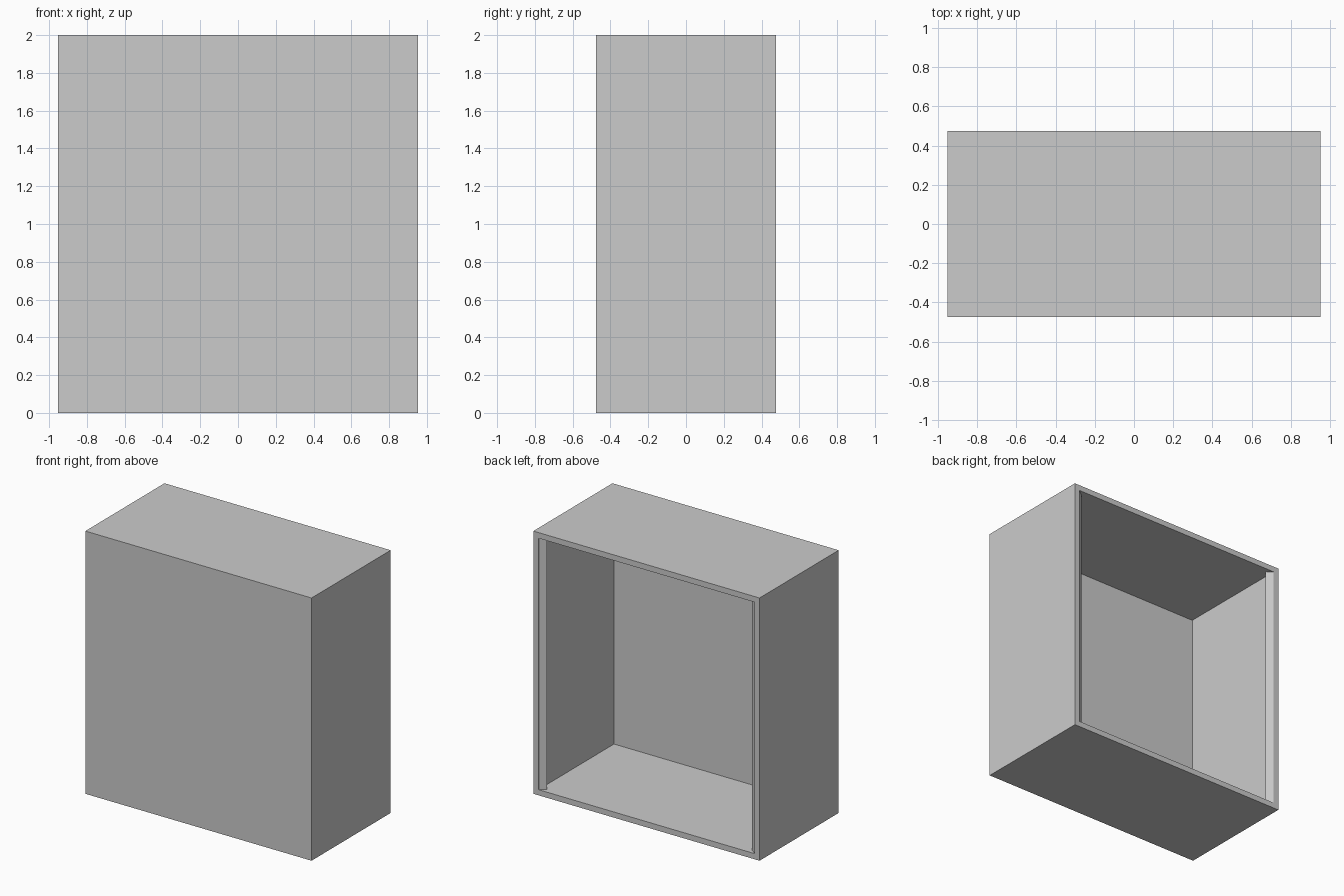
import bpy, bmesh

if "Cube" in bpy.data.objects:
    bpy.data.objects.remove(bpy.data.objects["Cube"])

W, D, H, T = 1.905, 0.952, 2.0, 0.043   # outer size and panel thickness
hx, hy = W / 2, D / 2

grey = bpy.data.materials.new("plain grey")
grey.diffuse_color = (0.6, 0.6, 0.6, 1)
grey.use_nodes = True
grey.node_tree.nodes["Principled BSDF"].inputs["Base Color"].default_value = grey.diffuse_color


def prism(name, profile, z0, z1):
    """Extrude an xy outline from z0 up to z1."""
    bm = bmesh.new()
    face = bm.faces.new([bm.verts.new((x, y, z0)) for x, y in profile])
    top = bmesh.ops.extrude_face_region(bm, geom=[face])["geom"]
    for v in top:
        if isinstance(v, bmesh.types.BMVert):
            v.co.z = z1
    bmesh.ops.recalc_face_normals(bm, faces=bm.faces)
    mesh = bpy.data.meshes.new(name)
    bm.to_mesh(mesh)
    bm.free()
    mesh.materials.append(grey)
    obj = bpy.data.objects.new(name, mesh)
    bpy.context.collection.objects.link(obj)
    return obj


# Cabinet shell, hollowed out from the open back
shell = prism("cabinet_shell", [(-hx, -hy), (hx, -hy), (hx, hy), (-hx, hy)], 0, H)
bm = bmesh.new()
bm.from_mesh(shell.data)
bm.faces.ensure_lookup_table()
back = max(bm.faces, key=lambda f: f.calc_center_median().y)
bmesh.ops.inset_region(bm, faces=[back], thickness=T, use_even_offset=True)
cavity = bmesh.ops.extrude_face_region(bm, geom=[back])["geom"]
bmesh.ops.translate(bm, vec=(0, -(D - T), 0),
                    verts=[g for g in cavity if isinstance(g, bmesh.types.BMVert)])
if back.is_valid:
    bmesh.ops.delete(bm, geom=[back], context='FACES')
bmesh.ops.recalc_face_normals(bm, faces=bm.faces)
bm.to_mesh(shell.data)
bm.free()

# Slanted corner strips just inside the opening
for side, name in ((-1, "left_strip"), (1, "right_strip")):
    wall = side * (hx - T)
    prism(name, [(wall, hy - 0.004), (wall - side * 0.048, hy - 0.037),
                 (wall, hy - 0.037)], T, H - T)
